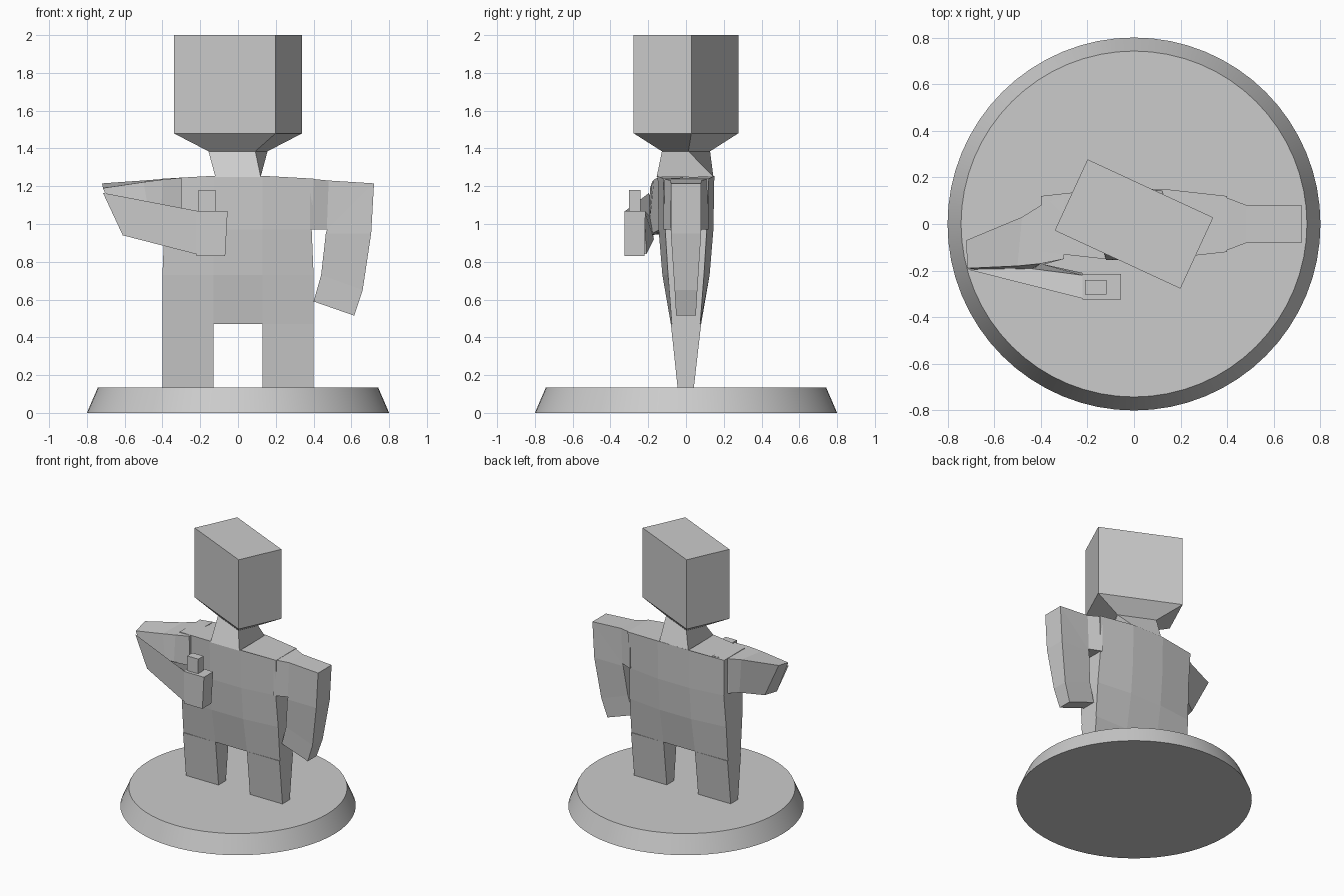
import bpy, bmesh, math
from mathutils import Matrix

if "Cube" in bpy.data.objects:
    bpy.data.objects.remove(bpy.data.objects["Cube"])

grey = bpy.data.materials.new("plain_grey")
grey.use_nodes = True
colour = (0.6, 0.6, 0.6, 1)
grey.diffuse_color = colour
grey.node_tree.nodes["Principled BSDF"].inputs["Base Color"].default_value = colour


def finish(name, bm):
    bmesh.ops.remove_doubles(bm, verts=bm.verts, dist=0.0005)
    bmesh.ops.recalc_face_normals(bm, faces=bm.faces)
    mesh = bpy.data.meshes.new(name)
    bm.to_mesh(mesh)
    bm.free()
    mesh.materials.append(grey)
    obj = bpy.data.objects.new(name, mesh)
    bpy.context.collection.objects.link(obj)
    return obj


def loft(name, rings):
    """Skin closed rings of points and cap both ends."""
    bm = bmesh.new()
    rows = [[bm.verts.new(p) for p in ring] for ring in rings]
    n = len(rows[0])
    for a, b in zip(rows, rows[1:]):
        for i in range(n):
            j = (i + 1) % n
            bm.faces.new((a[i], a[j], b[j], b[i]))
    bm.faces.new(rows[0])
    bm.faces.new(rows[-1])
    return finish(name, bm)


def rect(x0, x1, y0, y1, z):
    return [(x1, y1, z), (x0, y1, z), (x0, y0, z), (x1, y0, z)]


# Round stand with a sloping rim
bm = bmesh.new()
bmesh.ops.create_cone(bm, cap_ends=True, segments=64, radius1=0.8, radius2=0.742,
                      depth=0.135, matrix=Matrix.Translation((0, 0, 0.0675)))
stand = finish("round_stand", bm)
bpy.context.view_layer.objects.active = stand
stand.select_set(True)
bpy.ops.object.shade_smooth_by_angle(angle=math.radians(30))
stand.select_set(False)

# Legs, tapering in depth towards the feet
for side, x0, x1 in (("left", 0.13, 0.4), ("right", -0.4, -0.13)):
    loft(side + "_leg", [rect(x0, x1, -0.043, 0.04, 0.12),
                         rect(x0, x1, -0.08, 0.08, 0.47)])


# Torso, thicker in the middle columns than at the sides
def torso_ring(z, outer, inner, half, drop=0):
    cols = [(-half, outer, z - drop), (-0.13, inner, z),
            (0.13, inner, z), (half, outer, z - drop)]
    return [(x, -d, h) for x, d, h in cols] + [(x, d, h) for x, d, h in reversed(cols)]


loft("torso", [torso_ring(0.47, 0.075, 0.08, 0.4),
               torso_ring(0.73, 0.095, 0.125, 0.4),
               torso_ring(0.97, 0.11, 0.145, 0.39),
               torso_ring(1.255, 0.12, 0.15, 0.4, 0.015)])

# Neck and turned block head
turn = Matrix.Rotation(math.radians(-24.8), 3, "Z")


def head_ring(scale, z):
    w, d = 0.297 * scale, 0.168 * scale
    return [(p[0], p[1], z) for p in
            (turn @ Matrix.Translation(q).translation for q in rect(-w, w, -d, d, 0))]


loft("neck", [rect(-0.12, 0.12, -0.155, 0.145, 1.25), head_ring(0.46, 1.385)])
loft("head", [head_ring(0.46, 1.385), head_ring(1, 1.48), head_ring(1, 2.0)])

# Lowered left arm: inner point, outer point and half depth along the limb
sections = [((0.38, 0.97), (0.38, 1.24), 0.12),
            ((0.47, 0.97), (0.48, 1.23), 0.082),
            ((0.47, 0.965), (0.72, 1.215), 0.08),
            ((0.465, 0.95), (0.705, 0.95), 0.08),
            ((0.44, 0.73), (0.66, 0.65), 0.06),
            ((0.4, 0.59), (0.615, 0.515), 0.052)]
loft("left_arm", [[(a[0], -d, a[1]), (b[0], -d, b[1]), (b[0], d, b[1]), (a[0], d, a[1])]
                  for a, b, d in sections])

# Raised right arm, bent at the elbow with the forearm across the chest
loft("right_upper_arm", [
    [(-0.3, 0.12, 1.245), (-0.3, -0.15, 1.245), (-0.3, -0.14, 0.97), (-0.3, 0.11, 0.97)],
    [(-0.4, 0.08, 1.238), (-0.4, -0.17, 1.235), (-0.41, -0.18, 0.95), (-0.4, 0.06, 0.97)],
    [(-0.48, 0.03, 1.232), (-0.5, -0.18, 1.222), (-0.45, -0.2, 0.94), (-0.45, 0.01, 0.97)],
    [(-0.72, -0.07, 1.215), (-0.715, -0.19, 1.19), (-0.61, -0.205, 0.94), (-0.59, -0.09, 0.95)]])
loft("right_forearm", [
    [(-0.45, -0.19, 1.04), (-0.715, -0.195, 1.165), (-0.61, -0.205, 0.94), (-0.4, -0.17, 0.92)],
    [(-0.22, -0.22, 1.07), (-0.22, -0.32, 1.07), (-0.22, -0.32, 0.84), (-0.22, -0.21, 0.84)]])

# Fist with an upright thumb
loft("right_fist", [rect(-0.22, -0.068, -0.325, -0.22, 0.83),
                    rect(-0.22, -0.055, -0.325, -0.215, 1.07)])
loft("right_thumb", [rect(-0.21, -0.12, -0.302, -0.24, 1.06),
                     rect(-0.21, -0.118, -0.302, -0.24, 1.18)])
